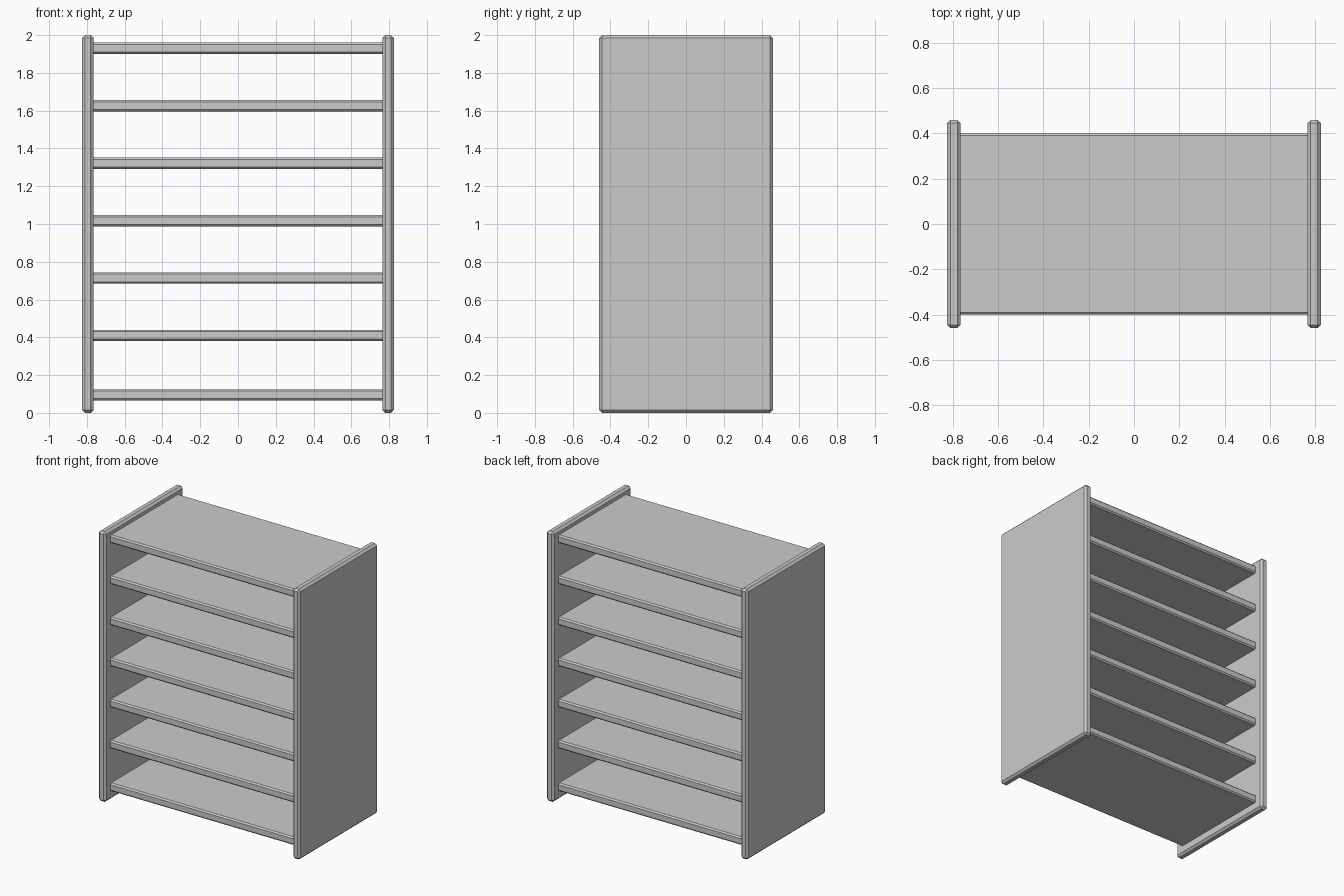
import bpy

if "Cube" in bpy.data.objects:
    bpy.data.objects.remove(bpy.data.objects["Cube"])


def board(name, size, centre, chamfer, long_edges_only=False):
    """Flat board with chamfered edges."""
    bpy.ops.mesh.primitive_cube_add(size=1, location=centre)
    obj = bpy.context.object
    obj.name = name
    obj.scale = size
    bpy.ops.object.transform_apply(location=False, rotation=False, scale=True)
    mod = obj.modifiers.new("chamfer", 'BEVEL')
    mod.width = chamfer
    mod.segments = 1
    if long_edges_only:
        # chamfer only the edges running along x, so the ends stay flush
        mod.limit_method = 'WEIGHT'
        mesh = obj.data
        weights = mesh.attributes.new("bevel_weight_edge", 'FLOAT', 'EDGE')
        for e in mesh.edges:
            a, b = (mesh.vertices[i].co for i in e.vertices)
            weights.data[e.index].value = 1.0 if abs(a.x - b.x) > 0.5 else 0.0
    else:
        mod.limit_method = 'NONE'
    return obj


# Side panels
for side, x in (("left", -0.795), ("right", 0.795)):
    board(side + "_side_panel", (0.06, 0.92, 2.0), (x, 0, 1.0), 0.015)

# Shelves: the lowest sits slightly below the even spacing
shelf_heights = [0.095] + [0.41 + 0.304 * i for i in range(6)]
for i, z in enumerate(shelf_heights):
    board(f"shelf_{i + 1}", (1.53, 0.80, 0.06), (0, 0, z), 0.01, True)
